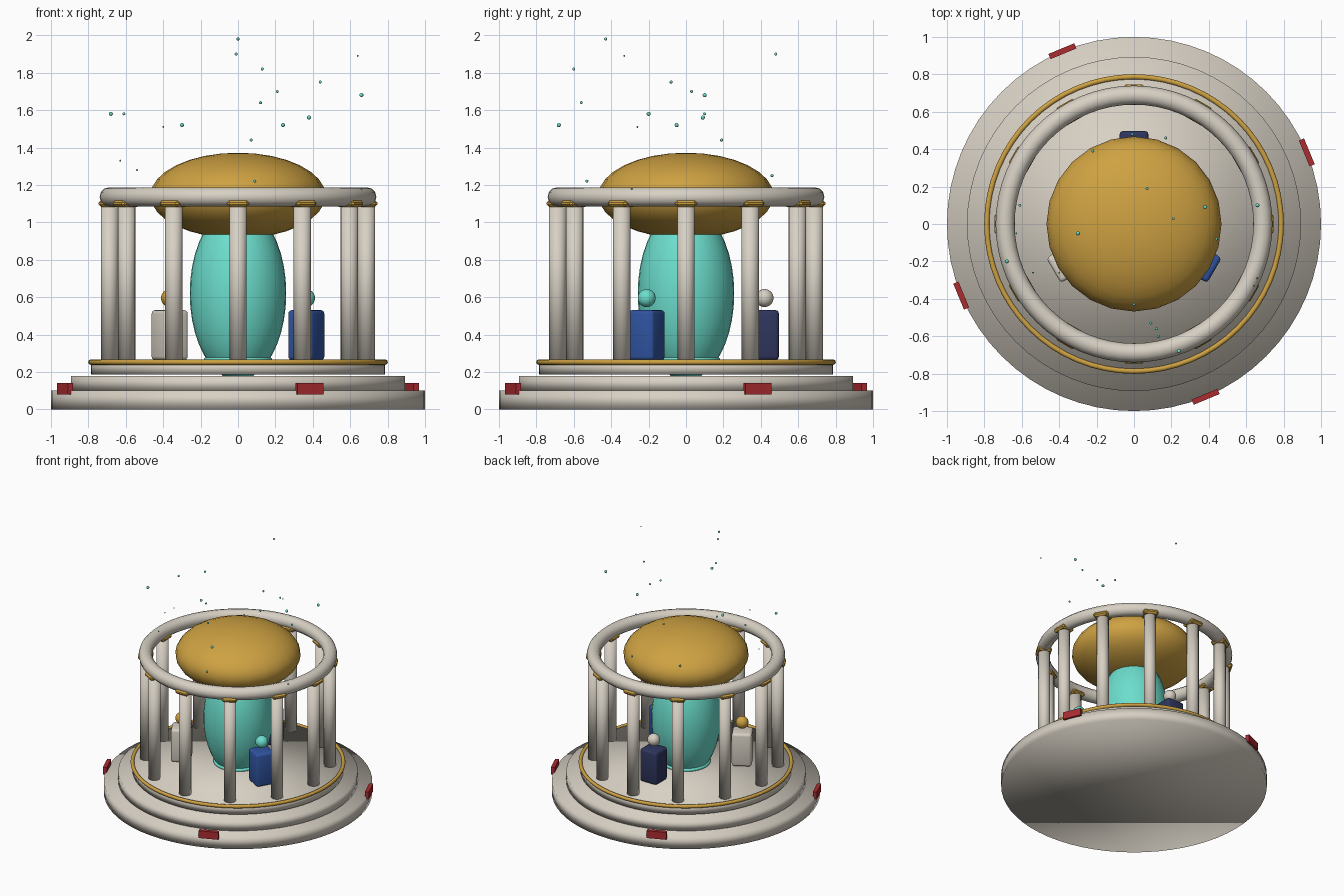
import bpy
from math import pi, sin, cos, radians

if "Cube" in bpy.data.objects:
    bpy.data.objects.remove(bpy.data.objects["Cube"], do_unlink=True)


def material(name, rgb):
    mat = bpy.data.materials.new(name)
    mat.use_nodes = True
    color = (*rgb, 1)
    mat.diffuse_color = color
    mat.node_tree.nodes["Principled BSDF"].inputs["Base Color"].default_value = color
    return mat


STONE = material("warm_stone", (0.68, 0.63, 0.55))
GOLD = material("gold", (0.62, 0.36, 0.055))
TEAL = material("bright_teal", (0.15, 0.73, 0.61))
BLUE = material("royal_blue", (0.03, 0.09, 0.36))
NAVY = material("navy", (0.028, 0.036, 0.11))
RED = material("red", (0.4, 0.025, 0.03))


def finish(name, mat, smooth=True):
    obj = bpy.context.object
    obj.name = obj.data.name = name
    obj.data.materials.append(mat)
    if smooth:
        bpy.ops.object.shade_smooth()
    return obj


def cylinder(name, mat, radius, bottom, top, x=0, y=0, sides=64):
    bpy.ops.mesh.primitive_cylinder_add(
        vertices=sides, radius=radius, depth=top - bottom,
        location=(x, y, (bottom + top) / 2))
    return finish(name, mat)


def ring(name, mat, major, minor, z):
    bpy.ops.mesh.primitive_torus_add(
        major_radius=major, minor_radius=minor, major_segments=64,
        minor_segments=12, location=(0, 0, z))
    return finish(name, mat)


def ball(name, mat, location, size, segments=24, rings=16):
    bpy.ops.mesh.primitive_uv_sphere_add(
        segments=segments, ring_count=rings, radius=1, location=location)
    bpy.context.object.scale = size
    bpy.ops.object.transform_apply(location=False, rotation=False)
    return finish(name, mat)


def block(name, mat, radius, angle, size, z, bevel, segments=1):
    """Box placed on a circle; size is radial, tangential, vertical."""
    bpy.ops.mesh.primitive_cube_add(
        size=1, location=(radius * cos(angle), radius * sin(angle), z),
        rotation=(0, 0, angle))
    bpy.context.object.scale = size
    bpy.ops.object.transform_apply(location=False, rotation=False)
    obj = finish(name, mat, smooth=False)
    if bevel:
        mod = obj.modifiers.new("soft_edges", "BEVEL")
        mod.width = bevel
        mod.segments = segments
    return obj


# Stepped base and trim
cylinder("lower_step", STONE, 1.0, 0, 0.1)
cylinder("middle_step", STONE, 0.893, 0.1, 0.177)
cylinder("floor", STONE, 0.787, 0.186, 0.255)
ring("floor_trim", GOLD, 0.787, 0.014, 0.252)

# Markers on the rim of the lower step
for i in range(4):
    block(f"rim_marker_{i + 1}", RED, 1.0, radians(22.5 + 90 * i),
          (0.03, 0.15, 0.06), 0.11, 0)

# Colonnade with capitals and top ring
for i in range(12):
    a = i * pi / 6
    cylinder(f"column_{i + 1}", STONE, 0.046, 0.25, 1.1,
             0.687 * cos(a), 0.687 * sin(a), sides=20)
    block(f"capital_{i + 1}", GOLD, 0.69, a, (0.11, 0.115, 0.035), 1.1, 0.012)
ring("top_ring", STONE, 0.689, 0.051, 1.136)

# Central core and canopy
ball("core", TEAL, (0, 0, 0.62), (0.258, 0.258, 0.465), 32, 20)
ring("core_collar", TEAL, 0.17, 0.014, 0.264)
ball("canopy", GOLD, (0, 0, 1.143), (0.468, 0.468, 0.229))

# Three figures standing around the core
for name, degrees, body, head in (
        ("back", 90, NAVY, STONE),
        ("left", -30, BLUE, TEAL),
        ("right", 210, STONE, GOLD)):
    a = radians(degrees)
    block(f"{name}_figure_body", body, 0.422, a,
          (0.15, 0.155, 0.268), 0.397, 0.02, 3)
    bpy.ops.object.modifier_apply(modifier="soft_edges")
    bpy.ops.object.shade_smooth_by_angle(angle=radians(40))
    ball(f"{name}_figure_head", head,
         (0.42 * cos(a), 0.42 * sin(a), 0.595), (0.048,) * 3)

# Floating sparks, grouped by radius
sparks = {
    0.011: [(0.66, 0.1, 1.68), (-0.68, -0.2, 1.58), (-0.3, -0.05, 1.52),
            (0.24, -0.68, 1.52), (0.38, 0.09, 1.56)],
    0.008: [(0, -0.43, 1.98), (-0.01, 0.48, 1.9), (0.12, -0.56, 1.64),
            (-0.61, 0.1, 1.58), (0.44, -0.08, 1.75), (0.21, 0.03, 1.7),
            (0.13, -0.6, 1.82), (0.07, 0.19, 1.44), (0.17, 0.46, 1.25),
            (-0.22, 0.39, 1.25), (0.09, -0.53, 1.22)],
    0.005: [(0.64, -0.33, 1.89), (-0.4, -0.26, 1.51), (-0.63, -0.05, 1.33),
            (-0.54, -0.26, 1.28), (0.66, -0.29, 1.18)],
}
for radius, places in sparks.items():
    for place in places:
        ball("spark", TEAL, place, (radius,) * 3, 8, 6)
